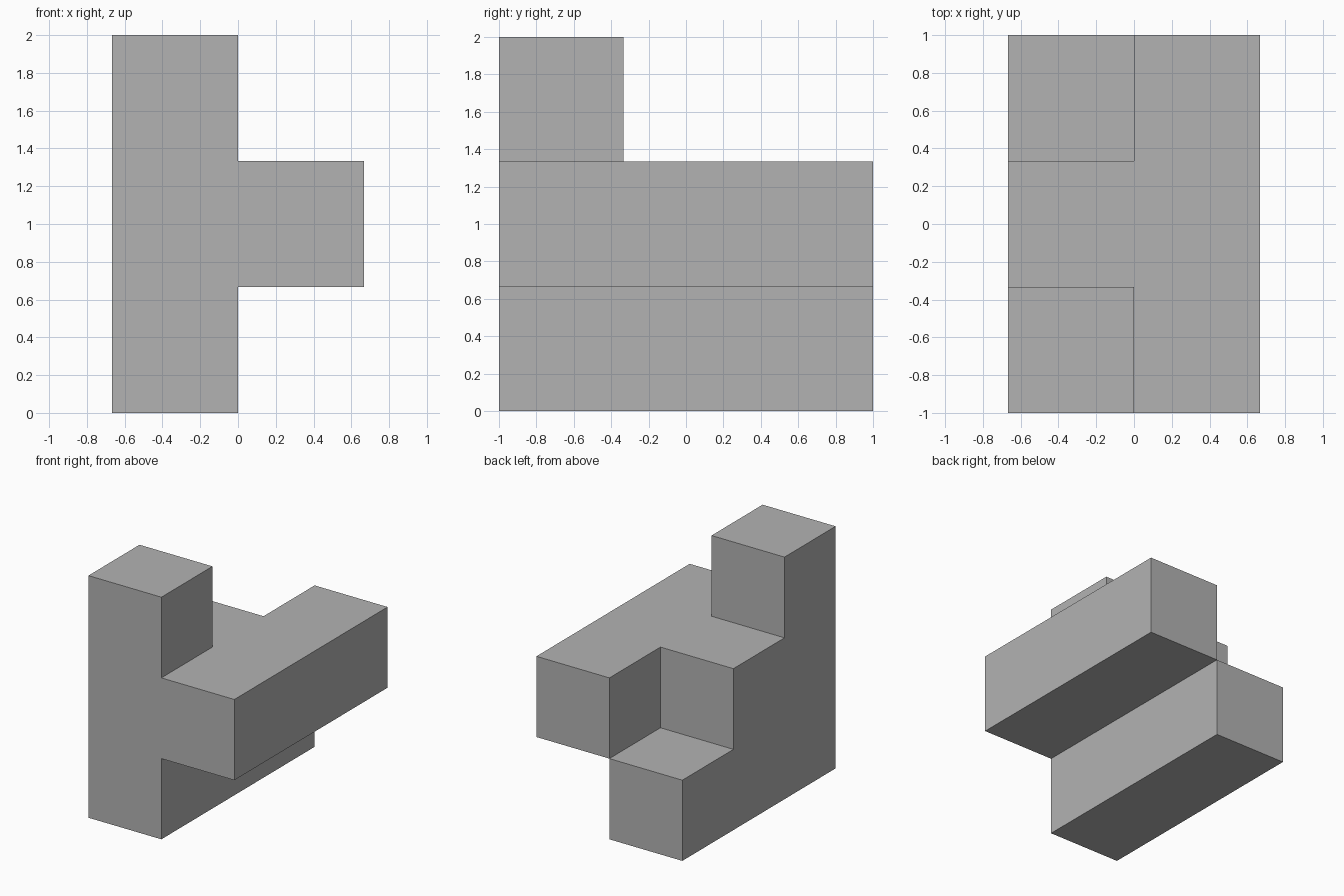
import bpy
import bmesh
from math import radians
from mathutils import Matrix, Vector

default = bpy.data.objects.get("Cube")
if default:
    bpy.data.objects.remove(default, do_unlink=True)

UNIT = 2 / 3

# Flat grey
grey = bpy.data.materials.new("grey")
grey.use_nodes = True
colour = (0.45, 0.45, 0.45, 1)
grey.diffuse_color = colour
grey.node_tree.nodes["Principled BSDF"].inputs["Base Color"].default_value = colour

# Unit cells: a staircase wall on one side, a long raised bar on the other
staircase = {(0, y, z) for z in range(3) for y in range(3 - z)}
raised_bar = {(1, y, 1) for y in range(3)}
cells = staircase | raised_bar

bm = bmesh.new()
for cell in cells:
    bmesh.ops.create_cube(bm, size=1, matrix=Matrix.Translation(Vector(cell)))
bm.normal_update()

# Remove the faces where two cells meet
inner = []
for face in bm.faces:
    centre = face.calc_center_median()
    here = centre - face.normal * 0.5
    there = centre + face.normal * 0.5
    if tuple(round(c) for c in there) in cells and tuple(round(c) for c in here) in cells:
        inner.append(face)
bmesh.ops.delete(bm, geom=inner, context="FACES")

# Weld into one solid and merge coplanar faces
bmesh.ops.remove_doubles(bm, verts=bm.verts, dist=0.001)
bmesh.ops.dissolve_limit(bm, angle_limit=radians(1), verts=bm.verts, edges=bm.edges)

# Centre on x and y, stand on the ground
bmesh.ops.translate(bm, verts=bm.verts, vec=(-0.5, -1, 0.5))
bmesh.ops.scale(bm, verts=bm.verts, vec=(UNIT, UNIT, UNIT))

mesh = bpy.data.meshes.new("stepped_block")
bm.to_mesh(mesh)
bm.free()
mesh.materials.append(grey)
block = bpy.data.objects.new("stepped_block", mesh)
bpy.context.collection.objects.link(block)
